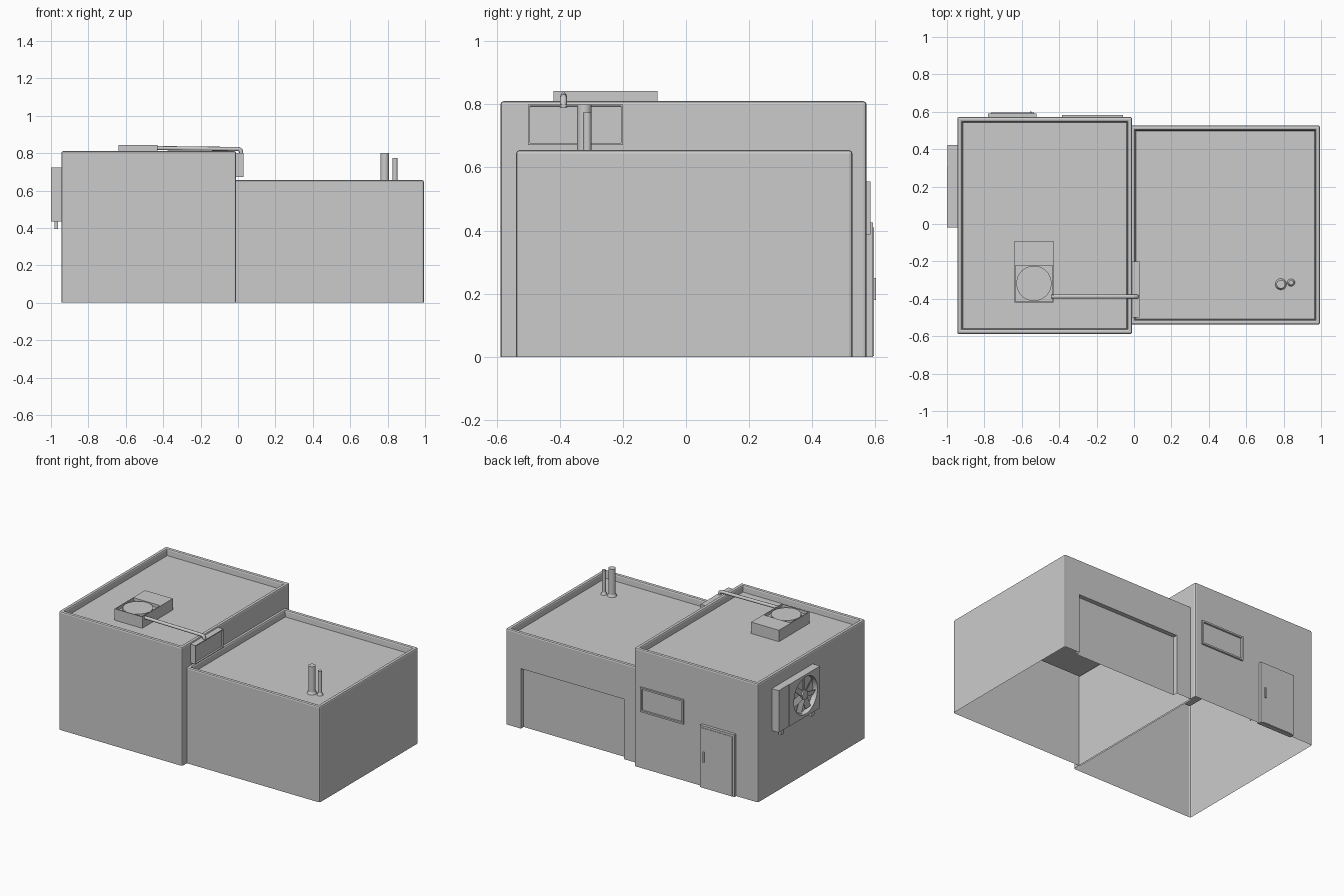
import bpy, bmesh, math
from mathutils import Vector, Matrix

if "Cube" in bpy.data.objects:
    bpy.data.objects.remove(bpy.data.objects["Cube"])


def finish(bm, name):
    bmesh.ops.recalc_face_normals(bm, faces=bm.faces) if all(e.is_manifold for e in bm.edges) else None
    me = bpy.data.meshes.new(name)
    bm.to_mesh(me)
    bm.free()
    ob = bpy.data.objects.new(name, me)
    bpy.context.collection.objects.link(ob)
    return ob


def cube(lo, hi):
    bm = bmesh.new()
    lo, hi = Vector(lo), Vector(hi)
    size = hi - lo
    bmesh.ops.create_cube(bm, size=1, matrix=Matrix.Translation((lo + hi) / 2) @ Matrix.Diagonal((*size, 1)))
    bm.normal_update()
    return bm


def facing(bm, d):
    return max(bm.faces, key=lambda f: f.normal.dot(Vector(d)))


def sink(bm, face, border, depth):
    bmesh.ops.inset_region(bm, faces=[face], thickness=border)
    bmesh.ops.inset_region(bm, faces=[face], thickness=0.0005, depth=-depth)
    bm.normal_update()


def box(name, lo, hi, panel=None, border=0.01, depth=0.008):
    bm = cube(lo, hi)
    if panel:
        sink(bm, facing(bm, panel), border, depth)
    return finish(bm, name)


def cylinder(name, c, r, h, axis='Z', seg=32, r2=None):
    bm = bmesh.new()
    rot = Matrix.Rotation(math.pi / 2, 4, 'Y') if axis == 'X' else Matrix()
    bmesh.ops.create_cone(bm, cap_ends=True, segments=seg, radius1=r, radius2=r if r2 is None else r2,
                          depth=h, matrix=Matrix.Translation(c) @ rot)
    ob = finish(bm, name)
    for p in ob.data.polygons:
        p.use_smooth = len(p.vertices) == 4
    for e in ob.data.edges:
        a, b = (ob.data.vertices[v].co for v in e.vertices)
        e.use_edge_sharp = (b - a).length < h * 0.99 or h < r
    return ob


# Building block: open underneath, bevelled corners and a sunken roof
def block(name, lo, hi, roof_depth, garage=None):
    bm = cube(lo, hi)
    bottom = facing(bm, (0, 0, -1))
    top = facing(bm, (0, 0, 1))
    bmesh.ops.inset_region(bm, faces=[top], thickness=0.036)
    bmesh.ops.inset_region(bm, faces=[top], thickness=0.006, depth=-roof_depth)
    bmesh.ops.delete(bm, geom=[bottom], context='FACES_ONLY')
    bm.normal_update()
    floor_z = hi[2] - roof_depth
    edges = [e for e in bm.edges if len(e.link_faces) == 2 and e.calc_face_angle() > 0.5
             and max(v.co.z for v in e.verts) > floor_z + 0.01
             and not (min(v.co.z for v in e.verts) > floor_z - 0.001
                      and abs(e.verts[0].co.z - e.verts[1].co.z) > 0.01)]
    bmesh.ops.bevel(bm, geom=edges, offset=0.01, segments=2, profile=0.5, affect='EDGES')
    # Garage opening recessed into the back wall
    if garage:
        x0, x1, z1 = garage
        for co, no in (((x0, 0, 0), (1, 0, 0)), ((x1, 0, 0), (1, 0, 0)), ((0, 0, z1), (0, 0, 1))):
            back = [f for f in bm.faces if f.normal.y > 0.95 and f.calc_center_median().y > 0.3]
            geom = back + list({e for f in back for e in f.edges}) + list({v for f in back for v in f.verts})
            bmesh.ops.bisect_plane(bm, geom=geom, plane_co=co, plane_no=no)
            bm.normal_update()
        door = [f for f in bm.faces if f.normal.y > 0.95 and f.calc_center_median().z < z1
                and x0 < f.calc_center_median().x < x1 and f.calc_center_median().y > 0.3]
        bmesh.ops.inset_region(bm, faces=door, thickness=0.0005, depth=-0.03, use_boundary=False)
    return finish(bm, name)


block("tall_block", (-0.945, -0.588, 0), (-0.01, 0.572, 0.81), 0.045)
block("garage_block", (-0.02, -0.538, 0), (0.995, 0.527, 0.655), 0.045, (0.10, 0.88, 0.41))

# Back window and door
box("window", (-0.385, 0.56, 0.388), (-0.06, 0.584, 0.555), (0, 1, 0), 0.016, 0.012)
bm = cube((-0.78, 0.56, 0), (-0.52, 0.592, 0.425))
finish(bm, "door_frame").hide_render = False
box("door_leaf", (-0.765, 0.58, 0.003), (-0.535, 0.595, 0.41))
box("door_handle", (-0.557, 0.594, 0.18), (-0.547, 0.602, 0.25))

# Large cooling unit on the left wall, with a round fan recess
unit = box("wall_cooler", (-1.0, -0.02, 0.435), (-0.94, 0.31, 0.722))
cut = cylinder("fan_cutter", (-1.0, 0.135, 0.58), 0.127, 0.07, 'X', 40)
cut.hide_render = True
mod = unit.modifiers.new("fan_recess", 'BOOLEAN')
mod.object, mod.operation, mod.solver = cut, 'DIFFERENCE', 'EXACT'
bpy.context.view_layer.objects.active = unit
bpy.ops.object.modifier_apply(modifier="fan_recess")
bpy.data.objects.remove(cut)
box("wall_cooler_side", (-0.998, 0.31, 0.435), (-0.94, 0.423, 0.722))
cylinder("fan_hub", (-0.982, 0.135, 0.58), 0.03, 0.03, 'X', 20)
bm = bmesh.new()
for i in range(7):
    m = (Matrix.Translation((-0.982, 0.135, 0.58)) @ Matrix.Rotation(i * math.tau / 7, 4, 'X')
         @ Matrix.Translation((0, 0, 0.07)) @ Matrix.Rotation(0.4, 4, 'Z') @ Matrix.Diagonal((0.004, 0.04, 0.095, 1)))
    bmesh.ops.create_cube(bm, size=1, matrix=m)
finish(bm, "fan_blades")
for y in (0.03, 0.36):
    box("cooler_foot", (-0.982, y - 0.015, 0.395), (-0.962, y + 0.015, 0.44))

# Roof cooler with a round fan in a square recess
box("roof_cooler_fan_half", (-0.64, -0.42, 0.76), (-0.43, -0.215, 0.843), (0, 0, 1), 0.008, 0.02)
box("roof_cooler_rear_half", (-0.64, -0.215, 0.76), (-0.43, -0.09, 0.843))
cylinder("roof_fan", (-0.535, -0.3175, 0.83), 0.094, 0.018, seg=40)

# Small wall unit above the lower roof
box("small_wall_unit", (-0.02, -0.50, 0.672), (0.03, -0.20, 0.80), (1, 0, 0), 0.008, 0.012)

# Pipe from roof cooler over the parapet, bending down
cu = bpy.data.curves.new("coolant_pipe", 'CURVE')
cu.dimensions = '3D'
cu.bevel_depth = 0.011
cu.bevel_resolution = 2
cu.use_fill_caps = True
pts = [(-0.44, 0.827), (0.0, 0.822)]
pts += [(0.0 + 0.017 * math.sin(a), 0.805 + 0.017 * math.cos(a)) for a in (0.5, 1.0, 1.57)] + [(0.017, 0.79)]
sp = cu.splines.new('POLY')
sp.points.add(len(pts) - 1)
for p, (x, z) in zip(sp.points, pts):
    p.co = (x, -0.388, z, 1)
bpy.context.collection.objects.link(bpy.data.objects.new("coolant_pipe", cu))

# Vent pipes with flared collars
for x, y, r, top in ((0.785, -0.322, 0.023, 0.80), (0.84, -0.313, 0.013, 0.775)):
    cylinder("vent_pipe", (x, y, (top + 0.605) / 2), r, top - 0.605, seg=24)
    cylinder("vent_collar", (x, y, 0.617), r + 0.008, 0.018, seg=24, r2=r)
